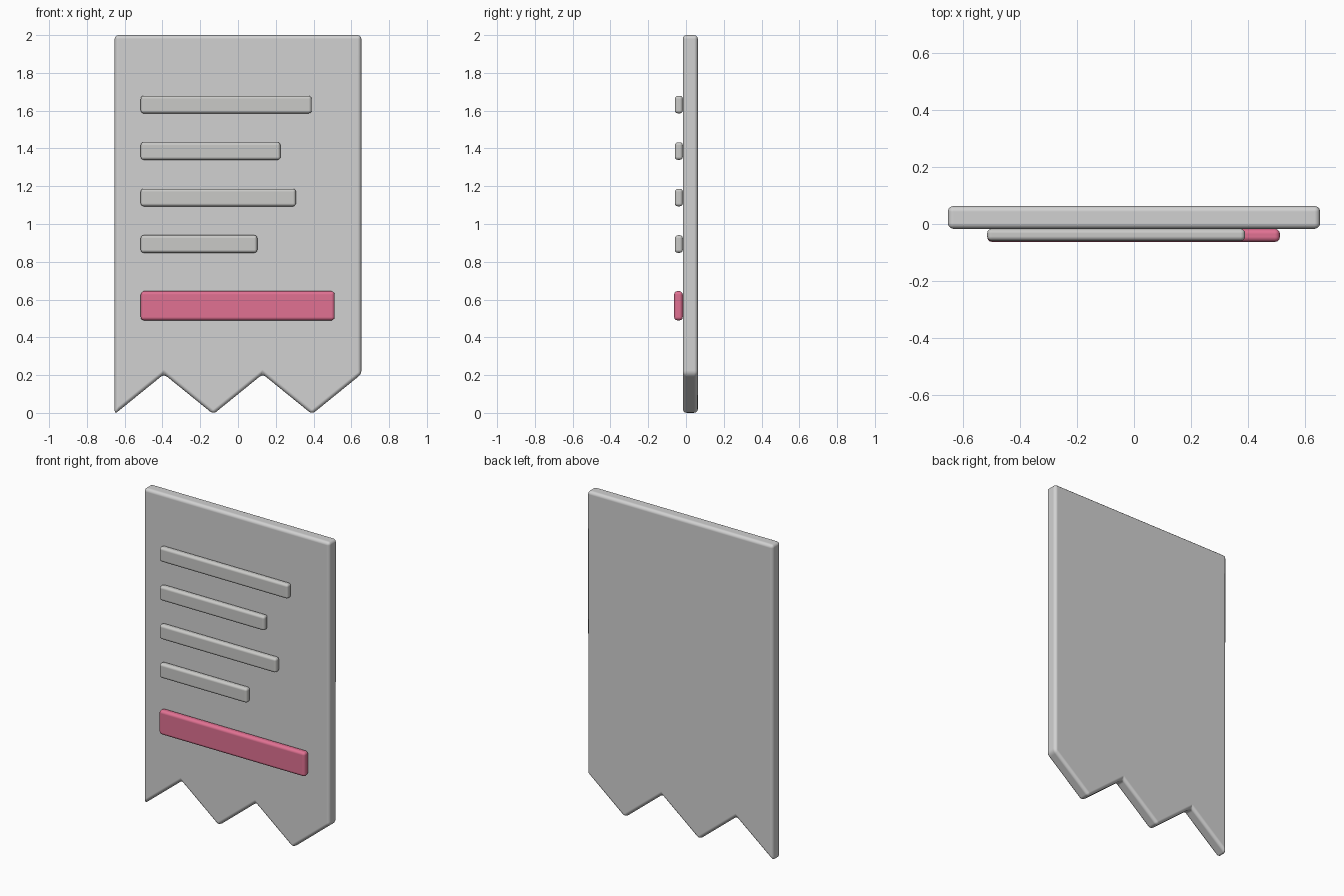
import bpy, bmesh, math

if "Cube" in bpy.data.objects:
    bpy.data.objects.remove(bpy.data.objects["Cube"])


def material(name, rgb):
    m = bpy.data.materials.new(name)
    m.diffuse_color = (*rgb, 1.0)
    m.use_nodes = True
    m.node_tree.nodes["Principled BSDF"].inputs["Base Color"].default_value = m.diffuse_color
    return m


paper = material("paper grey", (0.64, 0.64, 0.64))
line_grey = material("line grey", (0.59, 0.59, 0.575))
pink = material("pink", (0.75, 0.165, 0.29))


def slab(name, outline, y0, y1, bevel, mat):
    """Extrude an x-z outline from y0 back to y1, with rounded edges."""
    bm = bmesh.new()
    face = bm.faces.new([bm.verts.new((x, y0, z)) for x, z in outline])
    ext = bmesh.ops.extrude_face_region(bm, geom=[face], use_keep_orig=True)
    moved = [v for v in ext["geom"] if isinstance(v, bmesh.types.BMVert)]
    bmesh.ops.translate(bm, verts=moved, vec=(0, y1 - y0, 0))
    bmesh.ops.recalc_face_normals(bm, faces=bm.faces)
    mesh = bpy.data.meshes.new(name)
    bm.to_mesh(mesh)
    bm.free()
    mesh.materials.append(mat)
    obj = bpy.data.objects.new(name, mesh)
    bpy.context.collection.objects.link(obj)
    bpy.ops.object.select_all(action='DESELECT')
    obj.select_set(True)
    bpy.context.view_layer.objects.active = obj
    bpy.ops.object.shade_smooth_by_angle(angle=math.radians(40))
    mod = obj.modifiers.new("rounded edges", 'BEVEL')
    mod.width = bevel
    mod.segments = 3
    mod.limit_method = 'ANGLE'
    mod.angle_limit = math.radians(30)
    mod.harden_normals = True
    return obj


# Receipt sheet: torn zigzag bottom (tips start low because rounding trims them)
HALF = 0.653
step = 2 * HALF / 5
zigzag = [(-HALF + i * step, 0.205 if i % 2 else -0.0067) for i in range(6)]
slab("receipt_sheet", zigzag + [(HALF, 2.0), (-HALF, 2.0)], -0.017, 0.063, 0.02, paper)


def bar(name, x1, z, height, front, bevel, mat):
    x0, h = -0.515, height / 2
    slab(name, [(x0, z - h), (x1, z - h), (x1, z + h), (x0, z + h)],
         front, -0.017, bevel, mat)


# Printed lines, from top to bottom
for i, x1 in enumerate((0.39, 0.225, 0.307, 0.102)):
    bar(f"text_line_{i + 1}", x1, 1.632 - i * 0.246, 0.093, -0.059, 0.016, line_grey)

# Total bar
bar("total_bar", 0.512, 0.567, 0.155, -0.063, 0.018, pink)
